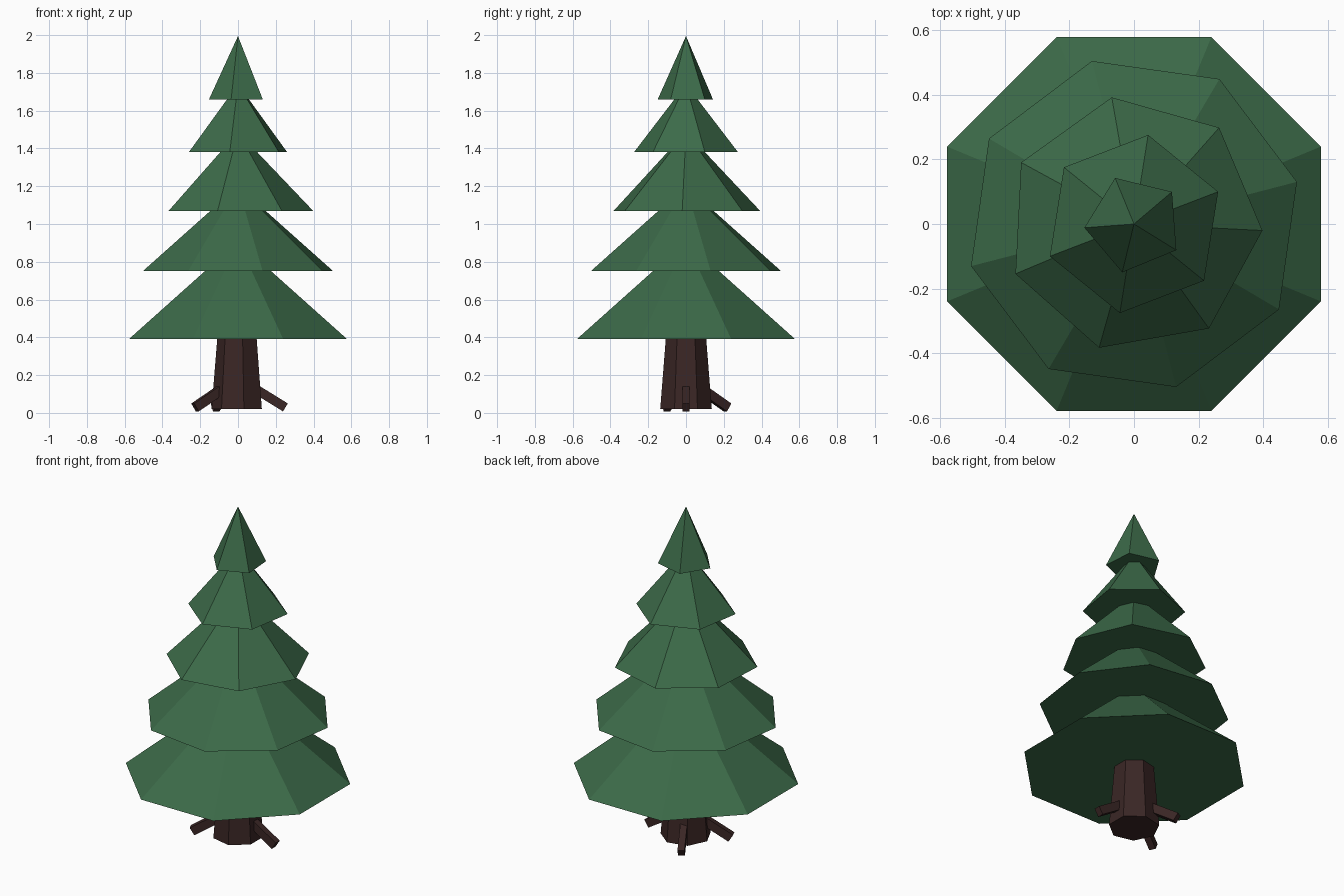
import bpy
from math import sin, cos, radians, atan2
from mathutils import Vector

if "Cube" in bpy.data.objects:
    bpy.data.objects.remove(bpy.data.objects["Cube"])


def material(name, rgb):
    m = bpy.data.materials.new(name)
    m.diffuse_color = (*rgb, 1)
    m.use_nodes = True
    m.node_tree.nodes["Principled BSDF"].inputs["Base Color"].default_value = m.diffuse_color
    return m


GREEN = material("pine green", (0.045, 0.145, 0.066))
BROWN = material("dark bark", (0.042, 0.019, 0.018))


def add_mesh(name, verts, faces, mat):
    me = bpy.data.meshes.new(name)
    me.from_pydata(verts, [], faces)
    me.materials.append(mat)
    ob = bpy.data.objects.new(name, me)
    bpy.context.collection.objects.link(ob)
    return ob


def ring(n, r, z, start):
    return [(r * cos(radians(start + 360 * i / n)),
             r * sin(radians(start + 360 * i / n)), z) for i in range(n)]


# foliage tiers: sides, radius, start angle, base height, apex height
tiers = [
    (8, 0.626, 22.5, 0.39, 0.907),
    (8, 0.521, 14.5, 0.75, 1.20),
    (7, 0.398, -2.9, 1.07, 1.487),
    (6, 0.279, 21.0, 1.38, 1.74),
    (5, 0.154, 40.3, 1.66, 1.995),
]
for k, (n, r, start, z0, z1) in enumerate(tiers):
    verts = ring(n, r, z0, start) + [(0, 0, z1)]
    faces = [(i, (i + 1) % n, n) for i in range(n)]
    faces.append(tuple(reversed(range(n))))
    add_mesh(f"foliage_tier_{k + 1}", verts, faces, GREEN)

# tapered seven-sided trunk
n = 7
verts = ring(n, 0.14, 0.02, 180) + ring(n, 0.097, 0.55, 180)
faces = [(i, (i + 1) % n, n + (i + 1) % n, n + i) for i in range(n)]
faces += [tuple(reversed(range(n))), tuple(range(n, 2 * n))]
add_mesh("trunk", verts, faces, BROWN)

# three sloping roots, each a bar running from the trunk to the ground
profile = [(0.04, 0.188), (0.014, 0.146), (0.238, 0.008), (0.264, 0.05)]
half = 0.019
for k, ang in enumerate((0, 119, 205)):
    a = radians(ang)
    verts = [(d * cos(a) - s * sin(a), d * sin(a) + s * cos(a), z)
             for s in (-half, half) for d, z in profile]
    faces = [(0, 1, 2, 3), (7, 6, 5, 4)]
    faces += [(i, i + 4, (i + 1) % 4 + 4, (i + 1) % 4) for i in range(4)]
    add_mesh(f"root_{k + 1}", verts, faces, BROWN)
